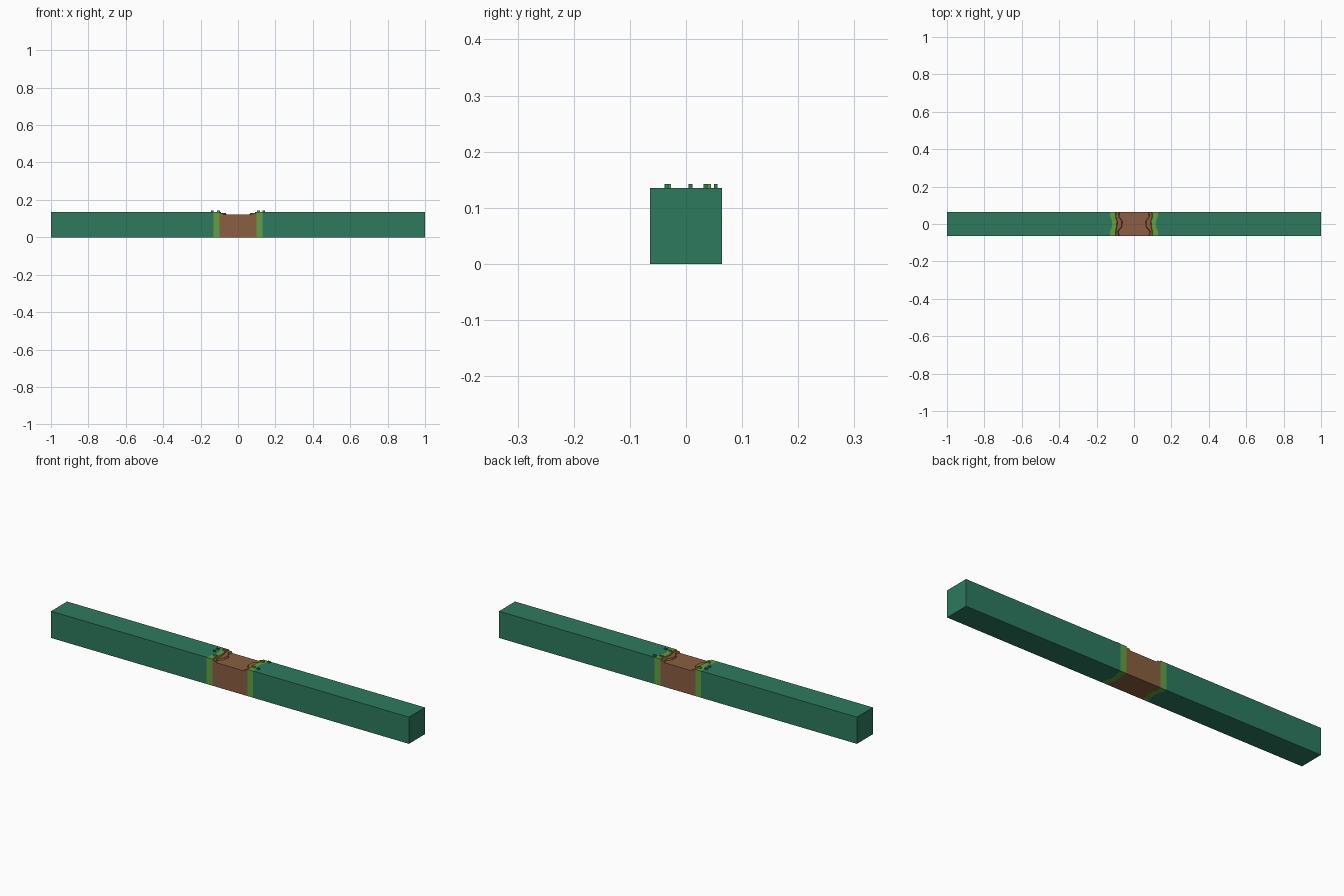
import bpy, bmesh

if "Cube" in bpy.data.objects:
    bpy.data.objects.remove(bpy.data.objects["Cube"])

def make_mat(name, col):
    m = bpy.data.materials.new(name)
    m.diffuse_color = (*col, 1)
    m.use_nodes = True
    m.node_tree.nodes["Principled BSDF"].inputs["Base Color"].default_value = m.diffuse_color
    return m

GRASS = make_mat("dark_green", (0.027, 0.195, 0.114))
LIME = make_mat("light_green", (0.122, 0.352, 0.053))
DIRT = make_mat("brown_dirt", (0.254, 0.114, 0.051))

H, STEP, PATH = 0.135, 0.130, 0.122   # grass, dirt rim and path heights

def add_object(name, bm, mats):
    bmesh.ops.recalc_face_normals(bm, faces=bm.faces)
    me = bpy.data.meshes.new(name)
    bm.to_mesh(me)
    bm.free()
    for m in mats:
        me.materials.append(m)
    ob = bpy.data.objects.new(name, me)
    bpy.context.collection.objects.link(ob)
    return ob

# Wavy border stations: y, grass/lime edge, lime/dirt edge, dirt rim edge
stations = [
    (-0.064, 0.130, 0.098, 0.082),
    (-0.040, 0.128, 0.100, 0.088),
    (-0.015, 0.118, 0.093, 0.068),
    (0.015, 0.118, 0.092, 0.066),
    (0.040, 0.127, 0.100, 0.084),
    (0.064, 0.130, 0.097, 0.080),
]
column_mats = [0, 1, 2, 2, 2]         # material of each column, outside to centre

# Ground slab: one lofted mesh, columns coloured by material
bm = bmesh.new()
rows = []
for y, a, b, c in stations:
    half = [(1.0, H), (a, H), (b, H), (b - 0.003, STEP), (c, STEP), (c - 0.004, PATH)]
    prof = [(-x, z) for x, z in half] + half[::-1]
    rows.append(([bm.verts.new((x, y, z)) for x, z in prof],
                 [bm.verts.new((x, y, 0)) for x, z in prof]))
n = len(rows[0][0])
mats = column_mats + [2] + column_mats[::-1]

def face(vs, mi):
    bm.faces.new(vs).material_index = mi

for (t0, b0), (t1, b1) in zip(rows, rows[1:]):
    for i in range(n - 1):
        face((t0[i], t0[i + 1], t1[i + 1], t1[i]), mats[i])
        face((b0[i], b1[i], b1[i + 1], b0[i + 1]), mats[i])
    for i in (0, n - 1):              # short end walls
        face((t0[i], t1[i], b1[i], b0[i]), 0)
for t, b in (rows[0], rows[-1]):      # long side walls
    for i in range(n - 1):
        face((t[i], b[i], b[i + 1], t[i + 1]), mats[i])
add_object("ground_slab", bm, [GRASS, LIME, DIRT])

# Small square grass tufts along both borders
def tufts(name, spots, size, mat):
    bm = bmesh.new()
    for x, y in spots:
        cube = bmesh.ops.create_cube(bm, size=1)["verts"]
        bmesh.ops.scale(bm, vec=(*size, 0.009), verts=cube)
        bmesh.ops.translate(bm, vec=(x, y, H + 0.0025), verts=cube)
    add_object(name, bm, [mat])

tufts("dark_tufts", [(0.137, 0.053), (0.137, -0.035), (-0.137, 0.035), (-0.137, 0.008)],
      (0.014, 0.007), GRASS)
tufts("light_tufts", [(-0.105, 0.041), (0.109, 0.041), (0.109, -0.030), (-0.105, -0.030)],
      (0.017, 0.007), LIME)
